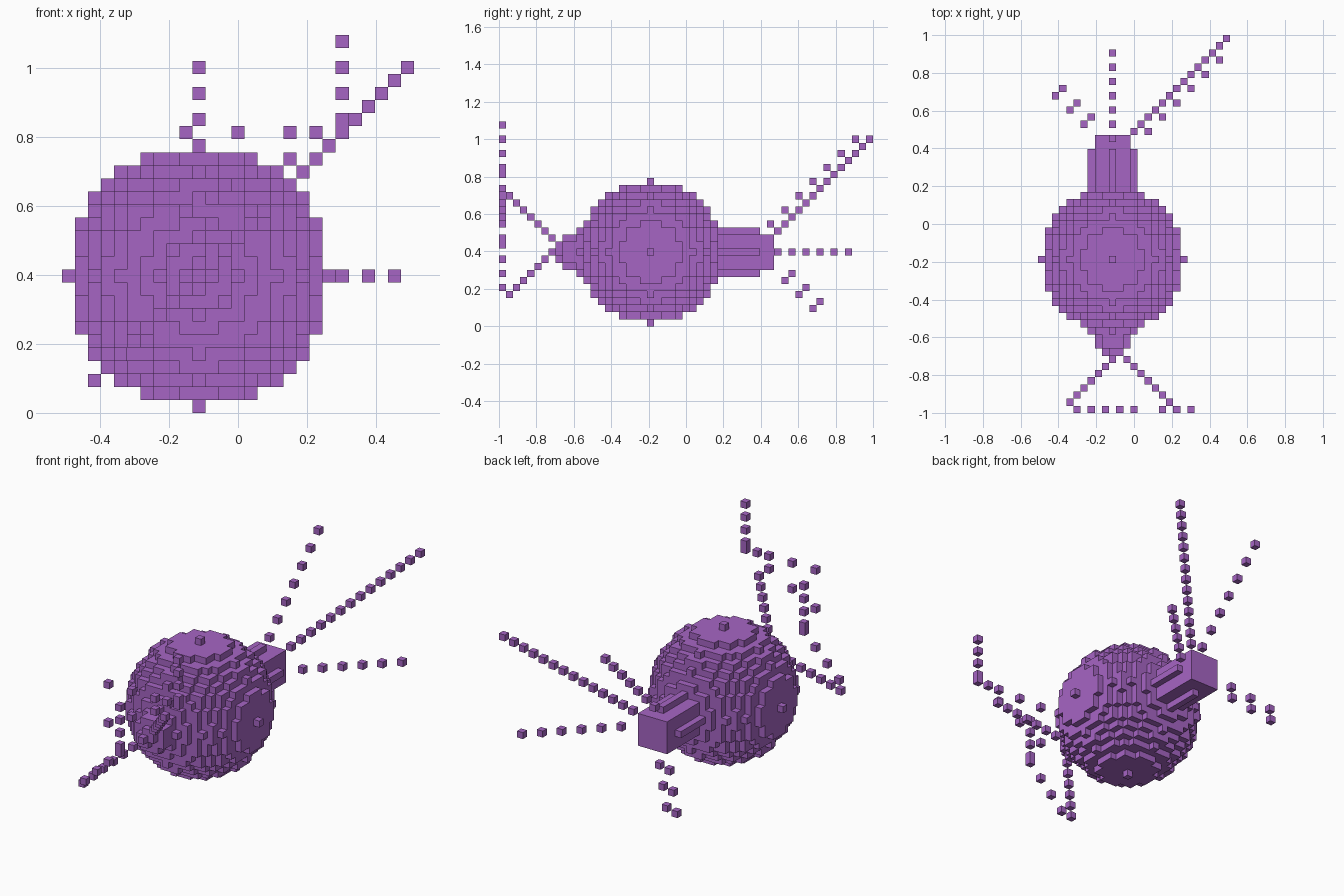
import bpy
import bmesh
from mathutils import Vector

old = bpy.data.objects.get("Cube")
if old:
    bpy.data.objects.remove(old, do_unlink=True)

V = 2 / 53            # edge length of one block
C = (10, 21, 10)      # block at the middle of the ball

purple = bpy.data.materials.new("purple")
purple.use_nodes = True
colour = (0.38, 0.13, 0.55, 1)
purple.diffuse_color = colour
purple.node_tree.nodes["Principled BSDF"].inputs["Base Color"].default_value = colour


def disc(j, limit):
    """Round slice of blocks across the long axis."""
    return {(C[0] + a, j, C[2] + b) for a in range(-4, 5) for b in range(-4, 5)
            if a * a + b * b <= limit}


def run(start, step, count):
    """Row of blocks with a constant step."""
    return {tuple(s + d * n for s, d in zip(start, step)) for n in range(count)}


# Ball
R = range(-10, 11)
ball = {(C[0] + a, C[1] + b, C[2] + c) for a in R for b in R for c in R
        if a * a + b * b + c * c <= 100}

# Tapered nose
nose = set()
for j, limit in ((7, 0), (8, 1), (9, 5), (10, 5), (11, 9), (12, 16)):
    nose |= disc(j, limit)
nose -= ball

# Ridged tail block with a plain square end
tail = set()
for j in range(27, 37):
    tail |= disc(j, 9)
for j in (37, 38):
    tail |= disc(j, 8)
tail -= ball

# Rear feelers
rear_long = run((13, 39, 13), (1, 1, 1), 14)
rear_level = run((15, 39, 10), (2, 2, 0), 6)
rear_upright = run((10, 38, 14), (0, 2, 2), 7)
rear_low = run((6, 40, 6), (-2, 2, -2), 3) | run((7, 41, 7), (-2, 2, -2), 3)

# Front feelers, with loose blocks in the foremost plane
front_upper = run((11, 8, 11), (1, -1, 1), 8)
front_lower = run((9, 6, 9), (-1, -1, -1), 6) | {(9, 8, 9)}
plane = {5: (5,), 7: (7,), 9: (9, 15, 21), 11: (11, 12, 14, 16, 18),
         13: (17, 21), 17: (19, 21), 19: (21,), 21: (21, 22, 24, 26, 28)}
front_specks = {(i, 0, k) for i, ks in plane.items() for k in ks}

parts = {"ball": ball, "nose": nose, "tail": tail,
         "rear_long_feeler": rear_long, "rear_level_feeler": rear_level,
         "rear_upright_feeler": rear_upright, "rear_low_feeler": rear_low,
         "front_upper_feeler": front_upper, "front_lower_feeler": front_lower,
         "front_specks": front_specks}
solid = set().union(*parts.values())


def build(name, cells):
    """Mesh of the exposed block faces."""
    bm = bmesh.new()
    for cell in cells:
        mid = Vector(((cell[0] - 13) * V, (cell[1] - 26) * V, (cell[2] + 0.5) * V))
        for axis in range(3):
            for sign in (-1, 1):
                near = list(cell)
                near[axis] += sign
                if tuple(near) in solid:
                    continue
                n, u = Vector((0, 0, 0)), Vector((0, 0, 0))
                n[axis] = sign * V / 2
                u[(axis + 1) % 3] = V / 2
                w = n.cross(u) / (V / 2)
                corners = (-u - w, u - w, u + w, w - u)
                bm.faces.new([bm.verts.new(mid + n + c) for c in corners])
    bmesh.ops.remove_doubles(bm, verts=bm.verts, dist=V / 100)
    mesh = bpy.data.meshes.new(name)
    bm.to_mesh(mesh)
    bm.free()
    mesh.materials.append(purple)
    bpy.context.collection.objects.link(bpy.data.objects.new(name, mesh))


for name, cells in parts.items():
    build(name, cells)
